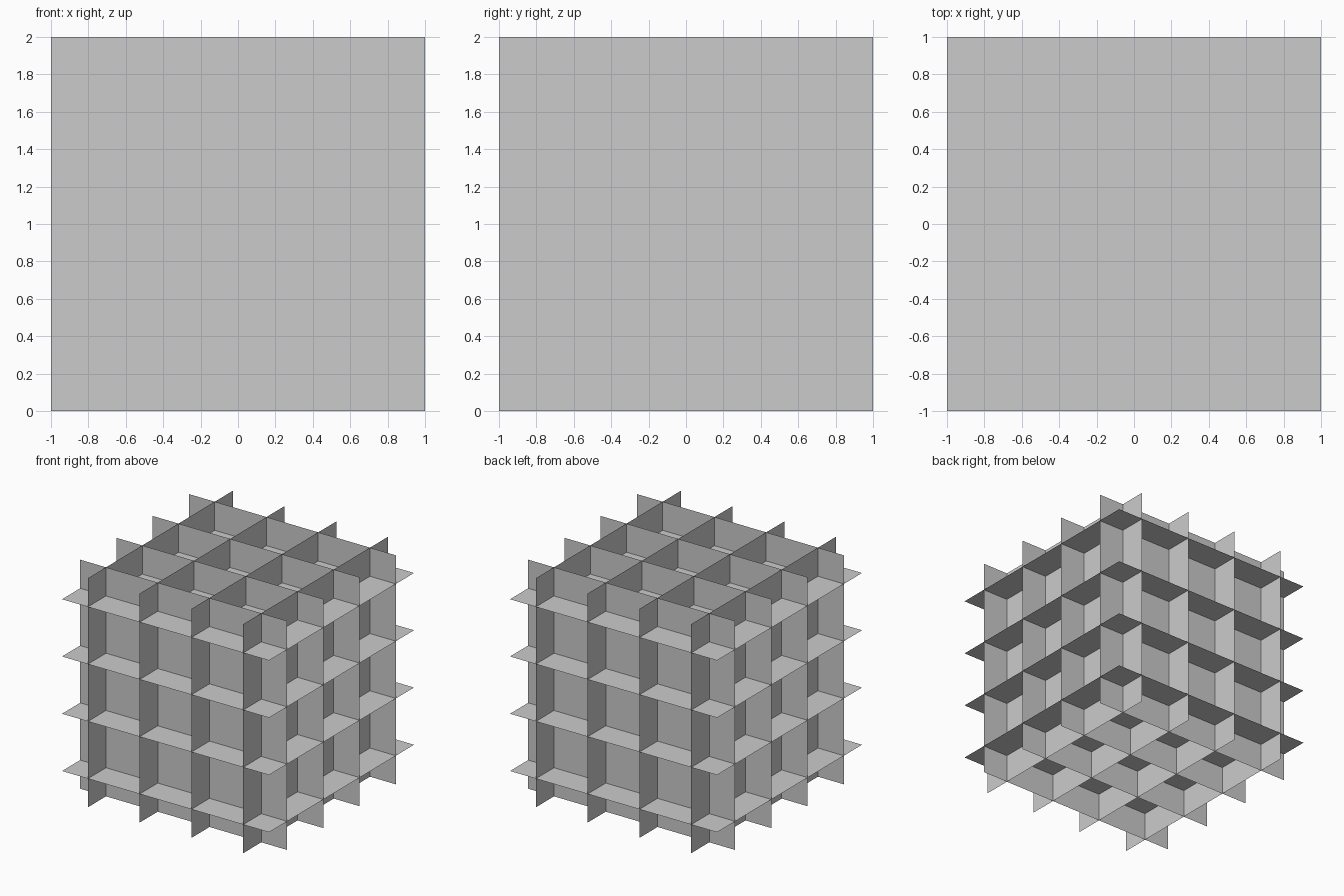
import bpy
from math import pi

if "Cube" in bpy.data.objects:
    bpy.data.objects.remove(bpy.data.objects["Cube"])

OFFSETS = (-0.75, -0.25, 0.25, 0.75)


# One square, paper-thin sheet centred on the block's middle, shifted along its normal
def add_sheet(name, location, rotation):
    bpy.ops.mesh.primitive_plane_add(size=2, location=location, rotation=rotation)
    bpy.context.object.name = name


# Three interlocking stacks of four sheets, one per axis
for i, d in enumerate(OFFSETS, 1):
    add_sheet(f"side_sheet_{i}", (d, 0, 1), (0, pi / 2, 0))
    add_sheet(f"front_sheet_{i}", (0, d, 1), (pi / 2, 0, 0))
    add_sheet(f"level_sheet_{i}", (0, 0, 1 + d), (0, 0, 0))
